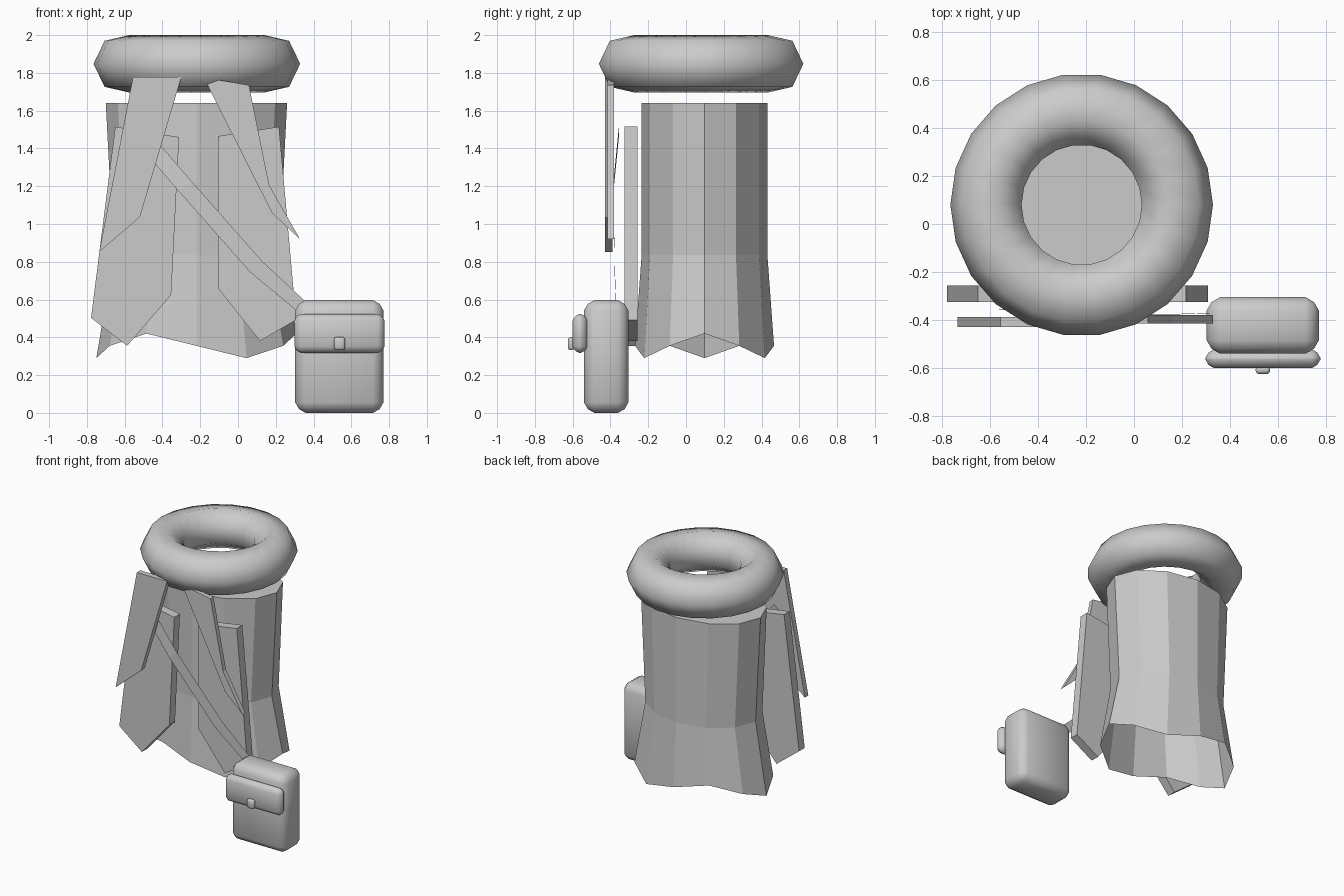
import bpy, bmesh, math
from mathutils import Vector

if "Cube" in bpy.data.objects:
    bpy.data.objects.remove(bpy.data.objects["Cube"])

grey = bpy.data.materials.new("plain_grey")
grey.diffuse_color = (0.6, 0.6, 0.6, 1)
grey.use_nodes = True
grey.node_tree.nodes["Principled BSDF"].inputs["Base Color"].default_value = grey.diffuse_color


def make(name, bm, smooth=False, recalc=True):
    if recalc:
        bmesh.ops.recalc_face_normals(bm, faces=bm.faces[:])
    for f in bm.faces:
        f.smooth = smooth
    me = bpy.data.meshes.new(name)
    bm.to_mesh(me)
    bm.free()
    me.materials.append(grey)
    ob = bpy.data.objects.new(name, me)
    bpy.context.collection.objects.link(ob)
    return ob


def panel(name, pts, y0, y1):
    """Flat cloth panel: xz outline extruded from y0 to y1."""
    bm = bmesh.new()
    f = bm.faces.new([bm.verts.new((x, y0, z)) for x, z in pts])
    ext = bmesh.ops.extrude_face_region(bm, geom=[f])
    verts = [v for v in ext["geom"] if isinstance(v, bmesh.types.BMVert)]
    bmesh.ops.translate(bm, verts=verts, vec=(0, y1 - y0, 0))
    # extrude_face_region removes the source face, so close both ends if needed
    bmesh.ops.holes_fill(bm, edges=[e for e in bm.edges if e.is_boundary])
    return make(name, bm)


def soft_box(name, lo, hi, bevel):
    bm = bmesh.new()
    bmesh.ops.create_cube(bm, size=1)
    lo, hi = Vector(lo), Vector(hi)
    for v in bm.verts:
        v.co = Vector([(a + b) / 2 + c * (b - a) for a, b, c in zip(lo, hi, v.co)])
    bmesh.ops.bevel(bm, geom=bm.edges[:], offset=bevel, segments=2,
                    profile=0.4, affect='EDGES')
    return make(name, bm, smooth=True)


# Rolled collar: 22 x 7 smooth torus
bpy.ops.mesh.primitive_torus_add(location=(-0.218, 0.08, 1.848), major_segments=22,
                                 minor_segments=7, major_radius=0.391, minor_radius=0.156)
collar = bpy.context.object
collar.name = "collar_ring"
collar.data.materials.append(grey)
for p in collar.data.polygons:
    p.use_smooth = True

# Robe: 12-sided elliptical tube, pinched waist, wavy open hem, closed top
bm = bmesh.new()
N = 12
rings = []
for rx, ry, z, wave in [(0.53, 0.368, 0.355, 0.065), (0.438, 0.333, 0.835, 0),
                        (0.48, 0.333, 1.64, 0)]:
    ring = []
    for i in range(N):
        a = math.tau * i / N
        ring.append(bm.verts.new((-0.22 + rx * math.cos(a), 0.098 + ry * math.sin(a),
                                  z + wave * math.cos(3 * a))))
    rings.append(ring)
for a, b in zip(rings, rings[1:]):
    for i in range(N):
        j = (i + 1) % N
        bm.faces.new((a[i], a[j], b[j], b[i]))
bm.faces.new(rings[-1])
make("robe_body", bm, recalc=False)

# Front cloth panels
panel("left_long_panel", [(-0.65, 1.515), (-0.312, 1.46), (-0.354, 0.624),
                          (-0.587, 0.355), (-0.778, 0.503)], -0.325, -0.257)
panel("right_long_panel", [(-0.106, 1.465), (0.217, 1.515), (0.308, 0.492),
                           (0.116, 0.381), (-0.106, 0.66)], -0.325, -0.257)
panel("left_scarf_end", [(-0.556, 1.778), (-0.30, 1.778), (-0.519, 1.037),
                         (-0.735, 0.852)], -0.43, -0.388)
panel("right_scarf_end", [(-0.164, 1.74), (-0.10, 1.762), (0.058, 1.735),
                          (0.165, 1.206), (0.328, 0.92), (0.18, 1.058)], -0.415, -0.38)

# Thin shoulder strap running diagonally down to the pouch
bm = bmesh.new()
path = [(-0.53, -0.355, 1.49, 0.043), (-0.28, -0.384, 1.2, 0.043),
        (0.1, -0.378, 0.77, 0.043), (0.34, -0.37, 0.56, 0.034)]
prev = None
for x, y, z, w in path:
    pair = [bm.verts.new((x + s * w * 0.75, y, z + s * w * 0.66)) for s in (-1, 1)]
    if prev:
        bm.faces.new((prev[0], pair[0], pair[1], prev[1]))
    prev = pair
make("shoulder_strap", bm, recalc=False)

# Pouch with flap and clasp
soft_box("pouch_body", (0.303, -0.54, 0.0), (0.77, -0.305, 0.597), 0.055)
soft_box("pouch_flap", (0.298, -0.6, 0.317), (0.776, -0.522, 0.524), 0.035)
soft_box("pouch_clasp", (0.507, -0.625, 0.332), (0.567, -0.592, 0.402), 0.012)
